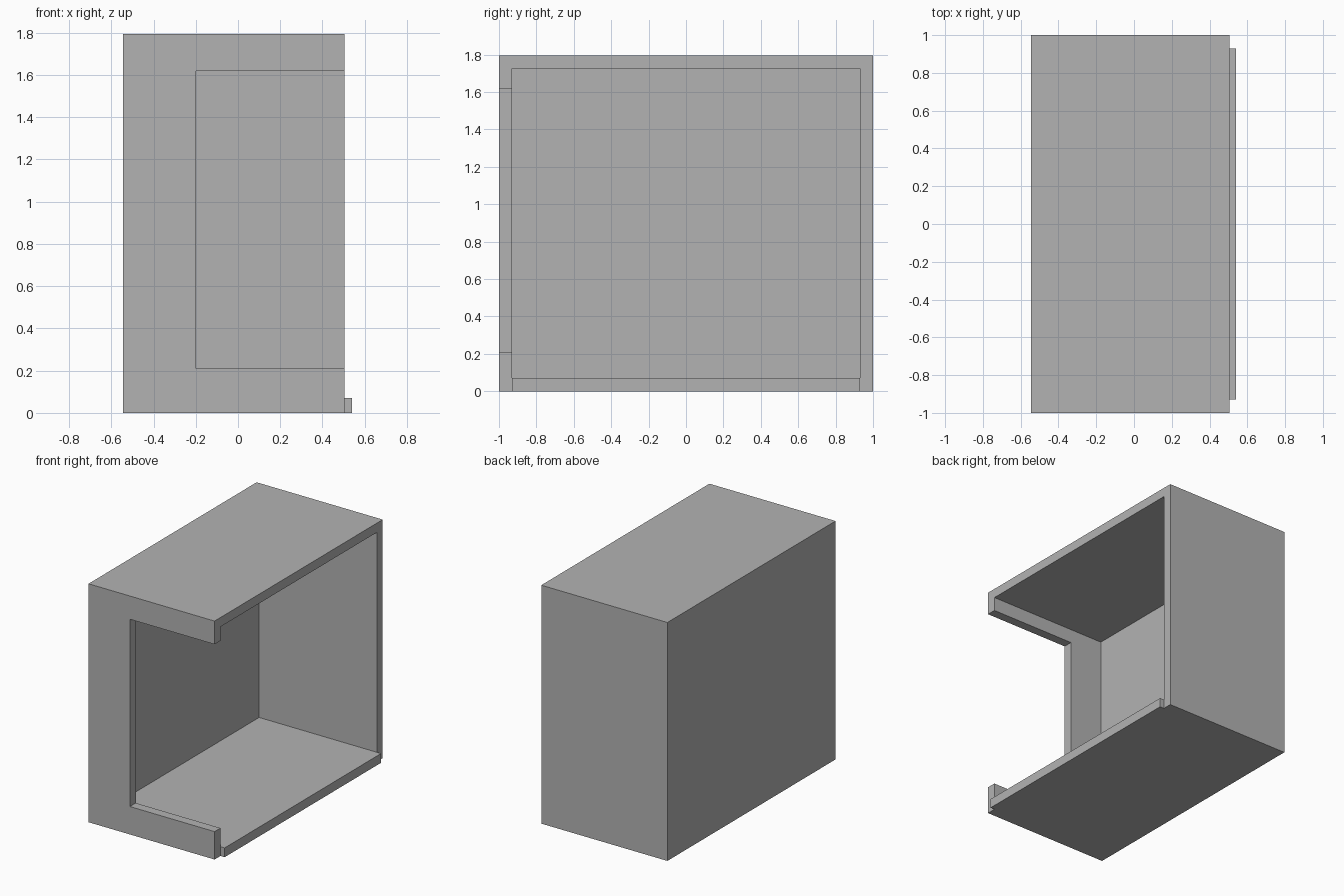
import bpy
from mathutils import Vector

default = bpy.data.objects.get("Cube")
if default:
    bpy.data.objects.remove(default, do_unlink=True)

grey = bpy.data.materials.new("plain grey")
grey.use_nodes = True
colour = (0.45, 0.45, 0.45, 1)
grey.diffuse_color = colour
grey.node_tree.nodes["Principled BSDF"].inputs["Base Color"].default_value = colour


def box(name, low, high):
    """Axis-aligned box between two corners."""
    low, high = Vector(low), Vector(high)
    bpy.ops.mesh.primitive_cube_add(size=1)
    ob = bpy.context.object
    ob.name = ob.data.name = name
    for v in ob.data.vertices:
        v.co = (low + high) / 2 + v.co * (high - low)
    ob.data.materials.append(grey)
    return ob


def combine(target, tool, operation):
    """Apply a boolean and discard the tool."""
    tool.hide_render = True
    mod = target.modifiers.new(operation.title(), "BOOLEAN")
    mod.operation = operation
    mod.solver = "EXACT"
    mod.object = tool
    bpy.context.view_layer.objects.active = target
    bpy.ops.object.modifier_apply(modifier=mod.name)
    bpy.data.objects.remove(tool, do_unlink=True)


WALL = 0.07
LEFT, RIGHT, LIP, HEIGHT = -0.545, 0.505, 0.54, 1.795
INNER_Y = 1 - WALL

# Outer shell, open on the +x side
shell = box("open_case", (LEFT, -1, 0), (RIGHT, 1, HEIGHT))
combine(shell, box("cavity", (LEFT + WALL, -INNER_Y, WALL),
                   (1, INNER_Y, HEIGHT - WALL)), "DIFFERENCE")

# Rectangular notch in the front wall
combine(shell, box("front_notch", (-0.2, -1.2, 0.21), (1, -0.8, 1.62)), "DIFFERENCE")

# Floor lip projecting from the open side
combine(shell, box("floor_lip", (RIGHT - 0.1, -INNER_Y, 0), (LIP, INNER_Y, WALL)), "UNION")
